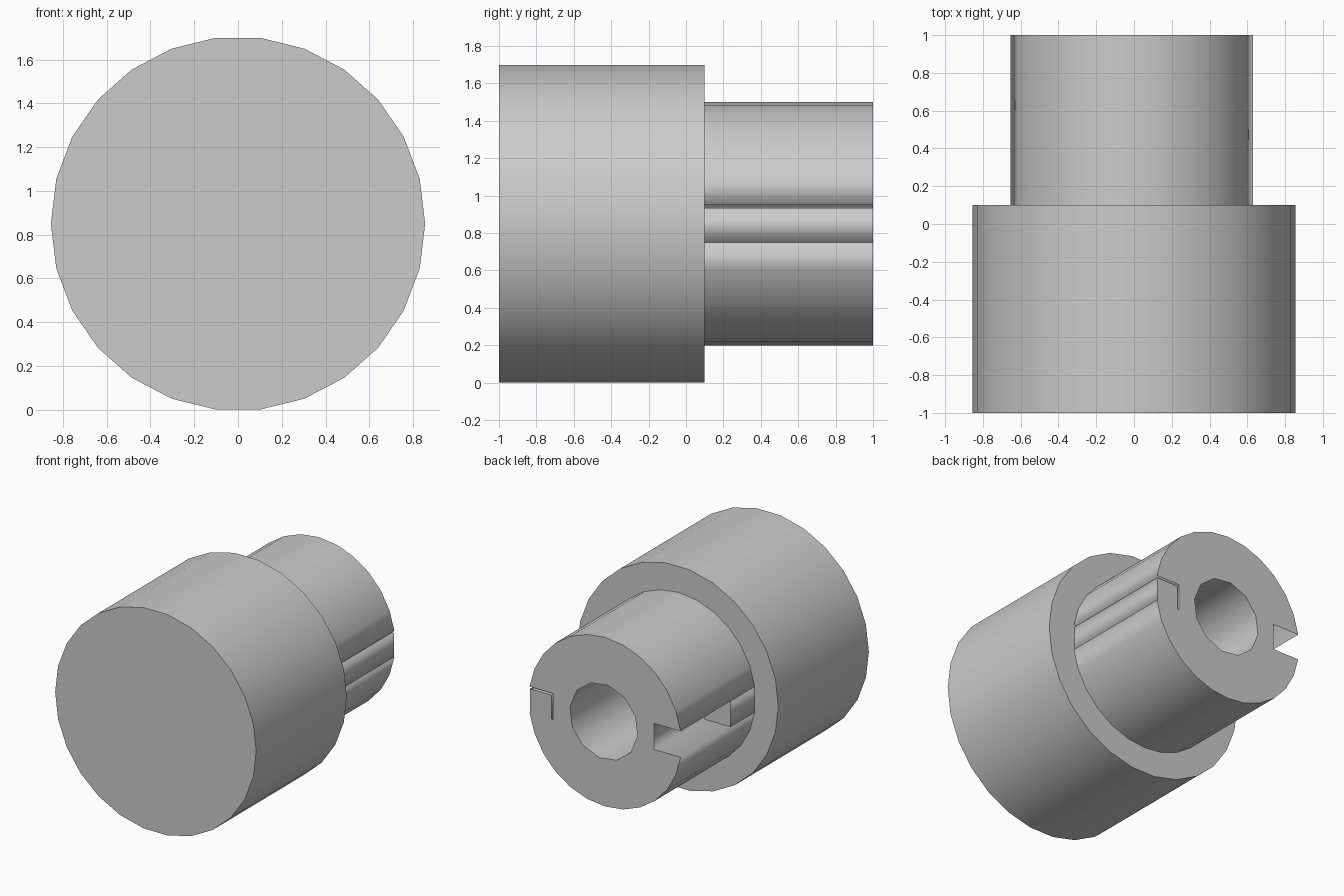
import bpy
from math import sin, cos, pi, asin

if "Cube" in bpy.data.objects:
    bpy.data.objects.remove(bpy.data.objects["Cube"])

AXIS_Z = 0.85


def ring(radius, sides, start=0.0, cx=0.0):
    """Regular polygon in the x-z plane."""
    return [(cx + radius * cos(start + 2 * pi * i / sides),
             AXIS_Z + radius * sin(start + 2 * pi * i / sides)) for i in range(sides)]


def prism(name, loops, y0, y1):
    """Extrude x-z loops (outline, then holes) from y0 to y1."""
    curve = bpy.data.curves.new(name, 'CURVE')
    curve.dimensions = '2D'
    curve.fill_mode = 'BOTH'
    curve.extrude = (y1 - y0) / 2
    for loop in loops:
        spline = curve.splines.new('POLY')
        spline.points.add(len(loop) - 1)
        for point, (x, z) in zip(spline.points, loop):
            point.co = (x, z, 0, 1)
        spline.use_cyclic_u = True
    obj = bpy.data.objects.new(name, curve)
    bpy.context.collection.objects.link(obj)
    obj.location.y = (y0 + y1) / 2
    obj.rotation_euler.x = pi / 2
    bpy.ops.object.select_all(action='DESELECT')
    obj.select_set(True)
    bpy.context.view_layer.objects.active = obj
    bpy.ops.object.convert(target='MESH')
    return bpy.context.object


def box(x0, x1, z0, z1):
    return [(x0, z0), (x1, z0), (x1, z1), (x0, z1)]


# Wide solid body
prism("body", [ring(0.855, 26)], -1.0, 0.1)

# Narrow collar: two arcs joined by a square slot on each side, with a bore
R, CX, HALF, SEGS = 0.65, -0.012, 0.1, 12
a = asin(HALF / R)
arc = [(CX + R * cos(a + (pi - 2 * a) * i / SEGS),
        R * sin(a + (pi - 2 * a) * i / SEGS)) for i in range(SEGS + 1)]
left_in, right_in = -0.43, 0.43
outline = [(x, AXIS_Z + z) for x, z in arc]
outline += [(left_in, AXIS_Z + HALF), (left_in, AXIS_Z - HALF)]
outline += [(x, AXIS_Z - z) for x, z in reversed(arc)]
outline += [(right_in, AXIS_Z - HALF), (right_in, AXIS_Z + HALF)]
prism("collar", [outline, ring(0.29, 12, pi / 24)], 0.1, 1.0)

# Long key leaves a thin gap in the right slot; short key fills the left slot's end
prism("long_key", [box(0.443, 0.627, 0.75, 0.933)], 0.1, 1.0)
prism("short_key", [box(-0.652, left_in, 0.75, 0.95)], 0.1, 0.39)
